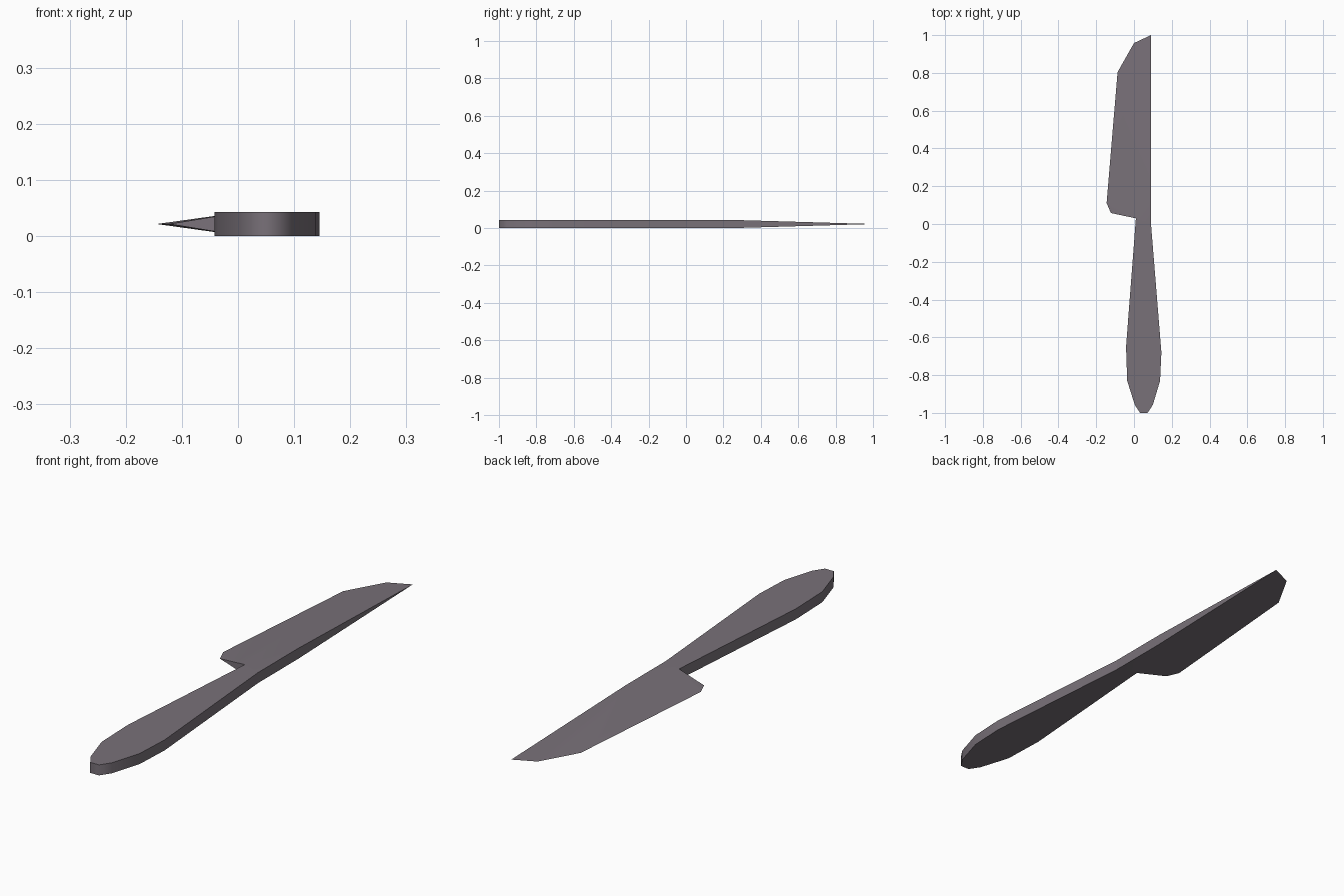
import bpy, bmesh, math

if "Cube" in bpy.data.objects:
    bpy.data.objects.remove(bpy.data.objects["Cube"])

H = 0.043          # full thickness
MID = H / 2        # height of the cutting edge

metal = bpy.data.materials.new("warm grey metal")
metal.diffuse_color = (0.19, 0.165, 0.19, 1)
metal.use_nodes = True
metal.node_tree.nodes["Principled BSDF"].inputs["Base Color"].default_value = metal.diffuse_color


def finish(name, bm):
    bmesh.ops.remove_doubles(bm, verts=bm.verts[:], dist=1e-5)
    me = bpy.data.meshes.new(name)
    bm.to_mesh(me)
    bm.free()
    me.materials.append(metal)
    ob = bpy.data.objects.new(name, me)
    bpy.context.collection.objects.link(ob)
    bpy.ops.object.select_all(action='DESELECT')
    ob.select_set(True)
    bpy.context.view_layer.objects.active = ob
    bpy.ops.object.shade_smooth_by_angle(angle=math.radians(60))


def face(bm, pts):
    bm.faces.new([bm.verts.new(p) for p in pts])


# Handle: flat paddle, open where it meets the blade (counter-clockwise outline)
outline = [(0.01, 0.03), (-0.042, -0.65), (-0.036, -0.83), (0.004, -0.957),
           (0.032, -1.0), (0.072, -1.0), (0.1, -0.957), (0.138, -0.83),
           (0.145, -0.68), (0.09, 0.0)]
bm = bmesh.new()
face(bm, [(x, y, H) for x, y in outline])
face(bm, [(x, y, 0) for x, y in reversed(outline)])
for (x0, y0), (x1, y1) in zip(outline, outline[1:]):
    face(bm, [(x0, y0, 0), (x1, y1, 0), (x1, y1, H), (x0, y0, H)])
finish("handle", bm)

# Blade: full thickness at the spine, wedge down to a mid-height cutting edge
neck, base, spine = (0.01, 0.03, MID), (0.09, 0.0, MID), (0.09, 0.26, MID)
heel, corner = (-0.122, 0.058, 0), (-0.145, 0.111, 0)
belly, curve, tip = (-0.087, 0.804, 0), (0.0, 0.958, 0), (0.09, 1.0, 0)
sides = [(neck, base, spine), (neck, corner, heel), (neck, belly, corner),
         (neck, spine, belly), (spine, curve, belly), (spine, tip, curve)]


def place(p, s):
    return (p[0], p[1], MID + s * p[2])


bm = bmesh.new()
for tri in sides:
    face(bm, [place(p, 1) for p in tri])
    face(bm, [place(p, -1) for p in reversed(tri)])
# back of the spine and the heel
face(bm, [place(base, -1), place(spine, -1), place(spine, 1), place(base, 1)])
face(bm, [place(spine, -1), place(tip, 1), place(spine, 1)])
face(bm, [place(neck, -1), place(neck, 1), place(heel, 1)])
finish("blade", bm)
